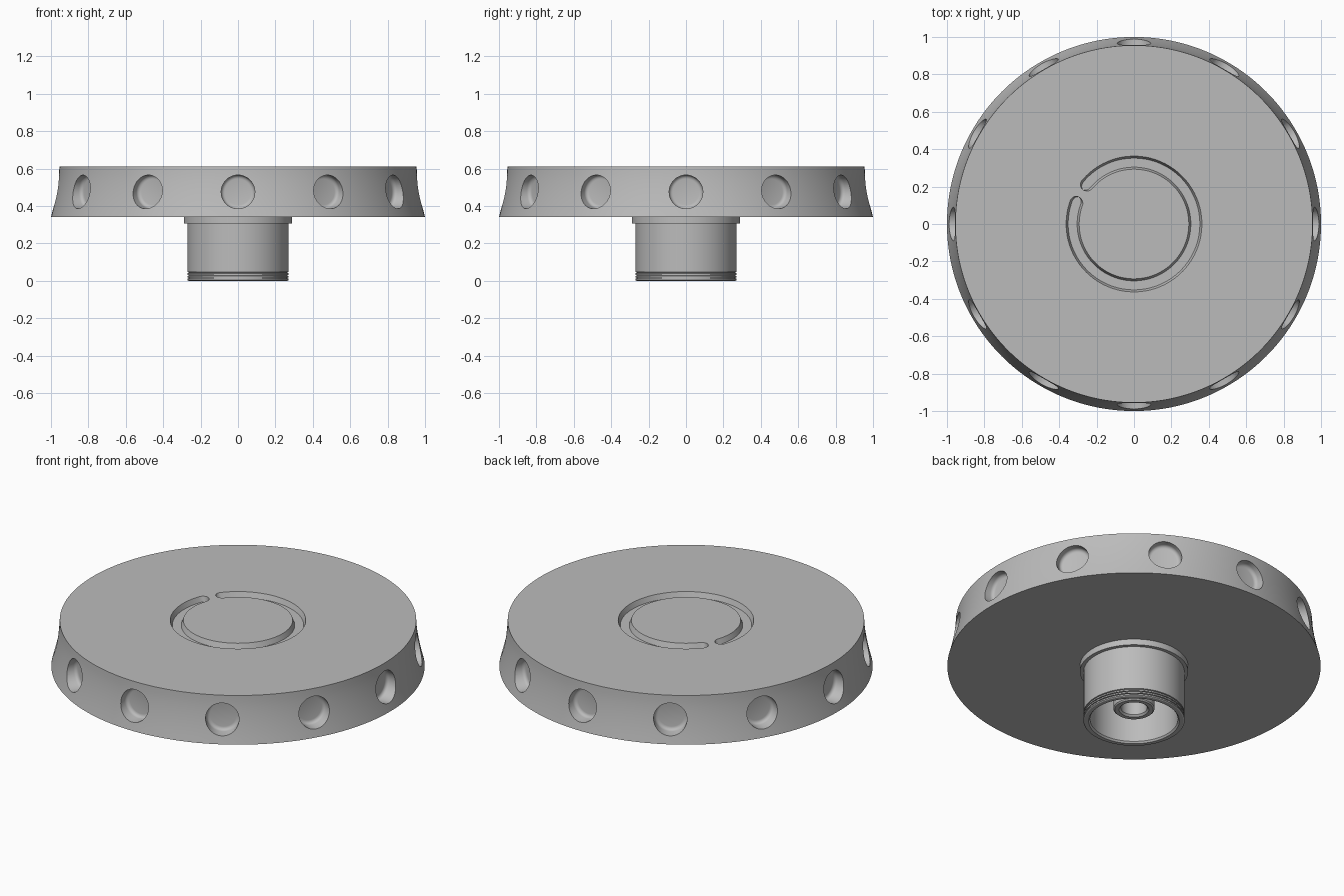
import bpy, bmesh
from math import pi, sin, cos, radians, sqrt
from mathutils import Matrix

cube = bpy.data.objects.get("Cube")
if cube:
    bpy.data.objects.remove(cube, do_unlink=True)

metal = bpy.data.materials.new("plain_grey")
metal.use_nodes = True
GREY = (0.5, 0.5, 0.5, 1)
metal.diffuse_color = GREY
metal.node_tree.nodes["Principled BSDF"].inputs["Base Color"].default_value = GREY


def add_object(name, bm):
    bmesh.ops.recalc_face_normals(bm, faces=bm.faces)
    mesh = bpy.data.meshes.new(name)
    bm.to_mesh(mesh)
    bm.free()
    mesh.materials.append(metal)
    obj = bpy.data.objects.new(name, mesh)
    bpy.context.collection.objects.link(obj)
    return obj


def lathe(name, profile, sides=128):
    """Revolve (radius, height) points about z."""
    bm = bmesh.new()
    verts = [bm.verts.new((r, 0, z)) for r, z in profile]
    edges = [bm.edges.new(pair) for pair in zip(verts, verts[1:])]
    bmesh.ops.spin(bm, geom=verts + edges, cent=(0, 0, 0), axis=(0, 0, 1),
                   angle=2 * pi, steps=sides, use_merge=True)
    bmesh.ops.remove_doubles(bm, verts=bm.verts, dist=1e-5)
    return add_object(name, bm)


def cut(target, cutter):
    cutter.hide_render = True
    mod = target.modifiers.new("cut", "BOOLEAN")
    mod.operation = "DIFFERENCE"
    mod.solver = "EXACT"
    mod.object = cutter
    bpy.context.view_layer.objects.active = target
    bpy.ops.object.modifier_apply(modifier=mod.name)
    bpy.data.objects.remove(cutter, do_unlink=True)


def smooth(obj, angle=30):
    bpy.ops.object.select_all(action="DESELECT")
    obj.select_set(True)
    bpy.context.view_layer.objects.active = obj
    bpy.ops.object.shade_smooth_by_angle(angle=radians(angle))


# Disc with a slightly hollow, tapering rim
BASE, TOP = 0.34, 0.61
rim = [(0.955 + 0.045 * (1 - t / 8) ** 1.6, BASE + (TOP - BASE) * t / 8)
       for t in range(9)]
disc = lathe("handwheel_disc", [(0, BASE)] + rim + [(0, TOP)], 192)

# Twelve round finger pockets with softened floors
bm = bmesh.new()
for i in range(12):
    pocket = bmesh.ops.create_cone(bm, cap_ends=True, segments=48, radius1=0.09,
                                   radius2=0.09, depth=0.2)["verts"]
    floor = [e for e in bm.edges if e.verts[0] in pocket and e.verts[1] in pocket
             and all(v.co.z < 0 for v in e.verts)]
    made = bmesh.ops.bevel(bm, geom=floor, offset=0.02, segments=4, profile=0.5,
                           affect="EDGES")["verts"]
    whole = {v for v in pocket if v.is_valid} | set(made)
    turn = Matrix.Rotation(i * pi / 6, 4, "Z")
    place = Matrix.Translation((1.01, 0, 0.475)) @ Matrix.Rotation(pi / 2, 4, "Y")
    bmesh.ops.transform(bm, matrix=turn @ place, verts=list(whole))
cut(disc, add_object("pocket_cutter", bm))


# Open ring groove with sloping walls and round ends
def slot_row(bm, angle, scale):
    a = radians(angle)
    row = []
    for side, half, z in ((-1, 0.024, TOP - 0.03), (1, 0.024, TOP - 0.03),
                          (1, 0.046, TOP + 0.03), (-1, 0.046, TOP + 0.03)):
        r = 0.328 + side * half * scale
        row.append(bm.verts.new((r * cos(a), r * sin(a), z)))
    return row


START, END, CAP = 160, 500, 6
caps = [(CAP * cos(k * pi / 16), max(sin(k * pi / 16), 0.05)) for k in range(8)]
rows = [(START - d, s) for d, s in caps]
rows += [(START + (END - START) * k / 120, 1) for k in range(121)]
rows += [(END + d, s) for d, s in reversed(caps)]
bm = bmesh.new()
loops = [slot_row(bm, a, s) for a, s in rows]
for one, two in zip(loops, loops[1:]):
    for k in range(4):
        n = (k + 1) % 4
        bm.faces.new((one[k], one[n], two[n], two[k]))
bm.faces.new(loops[0])
bm.faces.new(loops[-1])
cut(disc, add_object("groove_cutter", bm))
smooth(disc)

# Hollow stem: cavity, rim, ring ridges near the foot, wall and collar
profile = [(0, 0.29), (0.235, 0.29), (0.235, 0.01), (0.243, 0), (0.265, 0)]
for z in (0.004, 0.018, 0.032):
    profile += [(0.271, z), (0.271, z + 0.008), (0.264, z + 0.009), (0.264, z + 0.013)]
profile += [(0.27, 0.047), (0.27, 0.305), (0.29, 0.305), (0.29, BASE + 0.01),
            (0, BASE + 0.01)]
smooth(lathe("stem_sleeve", profile))

# Bored post inside the stem
post = [(0, 0.2), (0.07, 0.2), (0.07, 0.08), (0.08, 0.07), (0.103, 0.07),
        (0.11, 0.077), (0.11, 0.3), (0, 0.3)]
smooth(lathe("centre_post", post, 64))
